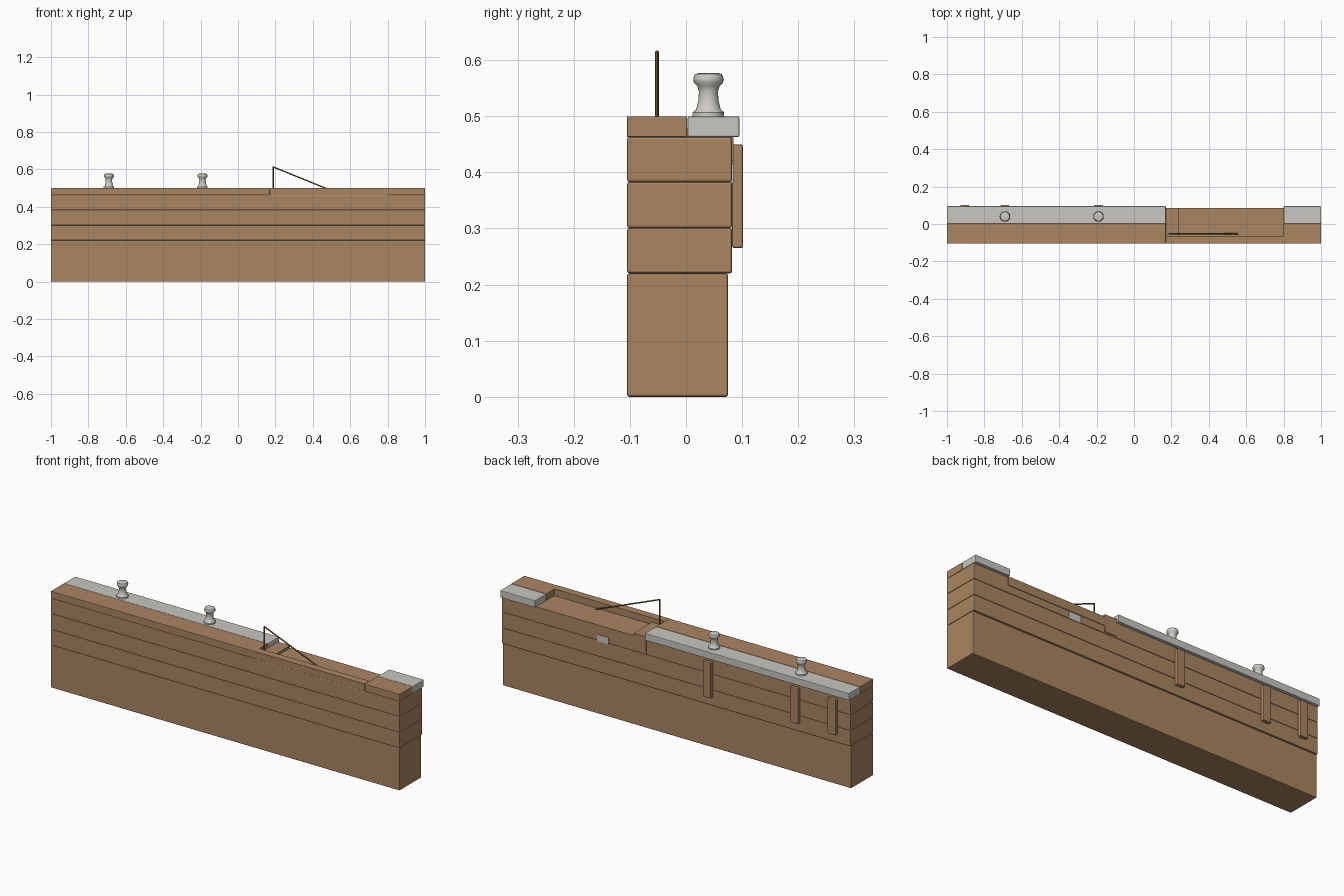
import bpy, bmesh, math
from mathutils import Vector, Matrix

default = bpy.data.objects.get("Cube")
if default:
    bpy.data.objects.remove(default, do_unlink=True)


def material(name, colour):
    m = bpy.data.materials.new(name)
    m.use_nodes = True
    m.diffuse_color = (*colour, 1)
    m.node_tree.nodes["Principled BSDF"].inputs["Base Color"].default_value = (*colour, 1)
    return m


WOOD = material("brown wood", (0.40, 0.235, 0.12))
STONE = material("pale stone", (0.58, 0.57, 0.53))
METAL = material("light metal", (0.62, 0.60, 0.56))
RAIL = material("dark brass", (0.22, 0.13, 0.045))


def finish(name, bm, mat):
    bmesh.ops.recalc_face_normals(bm, faces=bm.faces)
    mesh = bpy.data.meshes.new(name)
    bm.to_mesh(mesh)
    bm.free()
    mesh.materials.append(mat)
    ob = bpy.data.objects.new(name, mesh)
    bpy.context.collection.objects.link(ob)
    return ob


def box(name, x, y, z, mat, bevel=0.004):
    """Box spanning the given (low, high) ranges."""
    bm = bmesh.new()
    bmesh.ops.create_cube(bm, size=1)
    for v in bm.verts:
        v.co = Vector([(r[0] + r[1]) / 2 + c * (r[1] - r[0])
                       for r, c in zip((x, y, z), v.co)])
    ob = finish(name, bm, mat)
    if bevel:
        mod = ob.modifiers.new("soft edges", "BEVEL")
        mod.width = bevel
        mod.segments = 2
    return ob


def rod(name, start, end, radius, mat):
    a, b = Vector(start), Vector(end)
    bm = bmesh.new()
    turn = (b - a).to_track_quat("Z", "Y").to_matrix().to_4x4()
    bmesh.ops.create_cone(bm, cap_ends=True, segments=8, radius1=radius, radius2=radius,
                          depth=(b - a).length,
                          matrix=Matrix.Translation((a + b) / 2) @ turn)
    return finish(name, bm, mat)


def lathe(name, profile, place, mat):
    bm = bmesh.new()
    verts = [bm.verts.new((r, 0, z)) for r, z in profile]
    edges = [bm.edges.new(pair) for pair in zip(verts, verts[1:])]
    bmesh.ops.spin(bm, geom=verts + edges, cent=(0, 0, 0), axis=(0, 0, 1),
                   angle=math.tau, steps=24)
    bmesh.ops.remove_doubles(bm, verts=bm.verts, dist=0.0001)
    ob = finish(name, bm, mat)
    ob.location = place
    bpy.ops.object.select_all(action="DESELECT")
    ob.select_set(True)
    bpy.context.view_layer.objects.active = ob
    bpy.ops.object.shade_smooth_by_angle(angle=math.radians(40))
    return ob


FULL = (-1, 1)
FRONT, DECK, TOP = -0.105, 0.463, 0.5
GAP = (0.17, 0.8)

# Stacked timber wall
box("base_beam", FULL, (FRONT, 0.075), (0, 0.22), WOOD)
levels = (0.22, 0.301, 0.383, DECK)
for low, high in zip(levels, levels[1:]):
    box("wall_plank", FULL, (FRONT, 0.082), (low, high), WOOD)

# Top boards, notched behind the front strip
box("top_board_right", (-1, GAP[0]), (FRONT, 0.002), (DECK, TOP), WOOD, 0.002)
box("top_board_left", (GAP[1], 1), (FRONT, 0.002), (DECK, TOP), WOOD, 0.002)
box("top_board_strip", GAP, (FRONT, -0.065), (DECK, TOP), WOOD, 0)

# Stone coping on both sides of the notch
box("coping_right", (-1, GAP[0]), (0.003, 0.095), (DECK, TOP), STONE, 0.003)
box("coping_left", (GAP[1], 1), (0.003, 0.095), (DECK, TOP), STONE, 0.003)

# Landing and lower floor in the notch
box("landing", (GAP[0], 0.24), (-0.065, 0.085), (0.39, 0.478), WOOD, 0)
box("notch_floor", (0.24, GAP[1]), (-0.065, 0.085), (0.42, 0.465), WOOD, 0)
box("back_patch", (0.385, 0.45), (0.08, 0.085), (0.38, 0.415), STONE, 0)

# Bollards
bollard = [(0, 0), (0.028, 0), (0.028, 0.007), (0.022, 0.012), (0.018, 0.028),
           (0.017, 0.044), (0.020, 0.054), (0.026, 0.060), (0.027, 0.068),
           (0.024, 0.075), (0.018, 0.077), (0, 0.077)]
for x in (-0.69, -0.19):
    lathe("bollard", bollard, (x, 0.04, TOP), METAL)

# Fender posts on the back
for x in (-0.905, -0.69, -0.19):
    box("fender_post", (x - 0.023, x + 0.023), (0.082, 0.102), (0.265, 0.45), WOOD)

# Sloping handrail with its post
RAIL_Y = -0.052
rod("rail_post", (0.188, RAIL_Y, 0.47), (0.188, RAIL_Y, 0.615), 0.0035, RAIL)
rod("handrail", (0.186, RAIL_Y, 0.614), (0.556, RAIL_Y, 0.464), 0.0035, RAIL)
